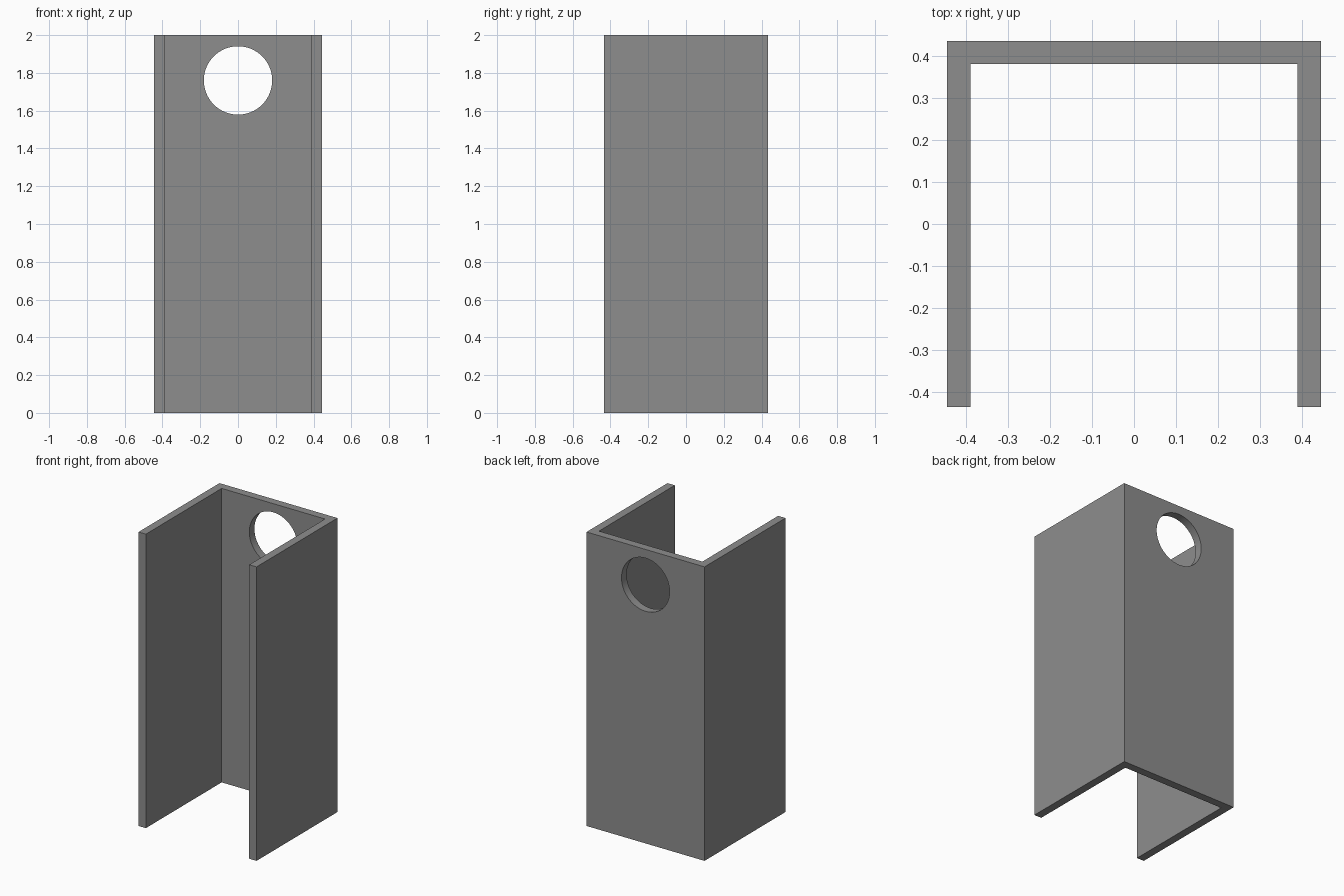
import bpy, bmesh, math

if "Cube" in bpy.data.objects:
    bpy.data.objects.remove(bpy.data.objects["Cube"])

# Channel dimensions
HALF_X, HALF_Y, HEIGHT, WALL = 0.444, 0.435, 2.0, 0.055
HOLE_Z, HOLE_RADIUS = 1.76, 0.181

grey = bpy.data.materials.new("grey")
grey.diffuse_color = (0.27, 0.27, 0.27, 1)
grey.use_nodes = True
grey.node_tree.nodes["Principled BSDF"].inputs["Base Color"].default_value = grey.diffuse_color

# U-shaped profile, open to the front, extruded upwards
ix, iy = HALF_X - WALL, HALF_Y - WALL
profile = [(-HALF_X, -HALF_Y), (-ix, -HALF_Y), (-ix, iy), (ix, iy),
           (ix, -HALF_Y), (HALF_X, -HALF_Y), (HALF_X, HALF_Y), (-HALF_X, HALF_Y)]
bm = bmesh.new()
base = bm.faces.new([bm.verts.new((x, y, 0)) for x, y in profile])
top = bmesh.ops.extrude_face_region(bm, geom=[base], use_keep_orig=True)
bmesh.ops.translate(bm, vec=(0, 0, HEIGHT),
                    verts=[g for g in top["geom"] if isinstance(g, bmesh.types.BMVert)])
bmesh.ops.recalc_face_normals(bm, faces=bm.faces)
mesh = bpy.data.meshes.new("channel")
bm.to_mesh(mesh)
bm.free()
mesh.materials.append(grey)
channel = bpy.data.objects.new("channel", mesh)
bpy.context.collection.objects.link(channel)

# Round hole near the top of the back wall
bpy.ops.mesh.primitive_cylinder_add(vertices=64, radius=HOLE_RADIUS, depth=0.3,
                                    location=(0, HALF_Y - WALL / 2, HOLE_Z),
                                    rotation=(math.pi / 2, 0, 0))
cutter = bpy.context.object
cutter.name = "hole_cutter"
cutter.hide_render = True
cutter.data.materials.append(grey)
cut = channel.modifiers.new("hole", "BOOLEAN")
cut.operation, cut.solver, cut.object = "DIFFERENCE", "EXACT", cutter

# Apply the cut, remove the cutter, and smooth the hole rim
bpy.ops.object.select_all(action="DESELECT")
bpy.context.view_layer.objects.active = channel
channel.select_set(True)
bpy.ops.object.modifier_apply(modifier="hole")
bpy.data.objects.remove(cutter)
bpy.ops.object.shade_smooth_by_angle(angle=math.radians(30))
